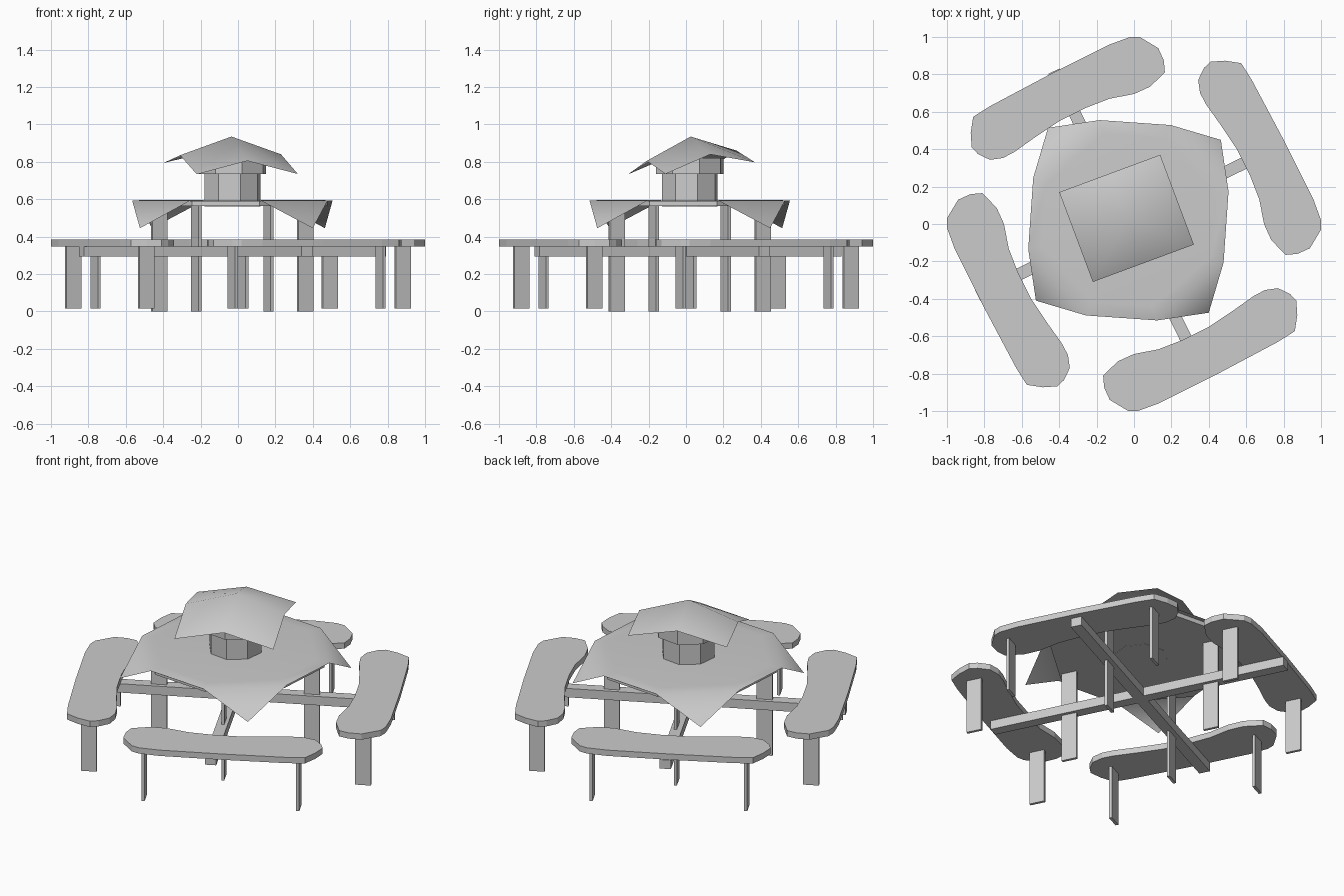
import bpy, bmesh, math
from mathutils import Vector, Matrix

if "Cube" in bpy.data.objects:
    bpy.data.objects.remove(bpy.data.objects["Cube"])

CX, CY = -0.03, 0.02           # centre of the table inside the ring of benches
BEAM = math.radians(26.3)      # direction of the cross beams


def make(name, verts, faces, smooth=False):
    mesh = bpy.data.meshes.new(name)
    bm = bmesh.new()
    vs = [bm.verts.new(v) for v in verts]
    for f in faces:
        bm.faces.new([vs[i] for i in f])
    bmesh.ops.recalc_face_normals(bm, faces=bm.faces)
    bm.to_mesh(mesh)
    bm.free()
    ob = bpy.data.objects.new(name, mesh)
    bpy.context.collection.objects.link(ob)
    if smooth:
        mesh.polygons.foreach_set("use_smooth", [True] * len(mesh.polygons))
    return ob


def prism(name, outline, z0, z1):
    n = len(outline)
    verts = [(x, y, z0) for x, y in outline] + [(x, y, z1) for x, y in outline]
    faces = [list(range(n))[::-1], list(range(n, 2 * n))]
    faces += [(i, (i + 1) % n, n + (i + 1) % n, n + i) for i in range(n)]
    return make(name, verts, faces)


def plank(name, x, y, length, width, angle, z0, z1):
    c, s = math.cos(angle), math.sin(angle)
    a, b = length / 2, width / 2
    pts = [(x + c * u - s * v, y + s * u + c * v)
           for u, v in ((-a, -b), (a, -b), (a, b), (-a, b))]
    return prism(name, pts, z0, z1)


def polar(r, deg, z=None):
    t = math.radians(deg)
    p = (CX + r * math.cos(t), CY + r * math.sin(t))
    return p if z is None else p + (z,)


def turn(p, k):
    return (Matrix.Rotation(k * math.pi / 2, 2) @ Vector(p)).to_tuple()


# Benches: curved seat on two planks, repeated four times around
SEAT = [(-.873, .487), (-.86, .573), (-.77, .63), (-.45, .80), (-.13, .96),
        (-.02, 1.0), (.03, 1.0), (.13, .94), (.16, .873), (.165, .81),
        (.086, .734), (0, .695), (-.13, .67), (-.26, .62), (-.40, .55),
        (-.52, .47), (-.64, .385), (-.70, .353), (-.77, .343),
        (-.835, .375), (-.868, .41)]
for k in range(4):
    prism(f"bench_seat_{k}", [turn(p, k) for p in SEAT][::-1], 0.348, 0.384)
    for j, p in enumerate(((-.762, .49), (.028, .88))):
        x, y = turn(p, k)
        plank(f"bench_leg_{k}_{j}", x, y, 0.09, 0.017,
              BEAM + (k + 1) * math.pi / 2, 0.015, 0.35)

# Cross beams and table legs
for k in range(2):
    plank(f"cross_beam_{k}", CX, CY - 0.01 * k, 1.80, 0.065,
          BEAM + k * math.pi / 2, 0.293, 0.348)
for k in range(4):
    x, y = polar(0.435, math.degrees(BEAM) + 90 * k)
    plank(f"table_leg_{k}", x, y, 0.09, 0.017, BEAM + k * math.pi / 2, 0, 0.575)

# Table top under the cloth
angles = [a + 90 * k for k in range(4) for a in (16, 66)]
prism("table_top", [polar(0.53, a) for a in angles], 0.563, 0.59)

# Table cloth: flat octagon with four hanging corners
verts = [polar(0.48, a, 0.597) for a in angles]
verts += [polar(0.557, a, 0.592) for a in angles]
verts += [polar(0.655, 41 + 90 * k, 0.445) for k in range(4)]
faces = [list(range(8))]
faces += [(i, 8 + i, 8 + (i + 1) % 8, (i + 1) % 8) for i in range(8)]
faces += [(8 + 2 * k, 16 + k, 9 + 2 * k) for k in range(4)]
make("table_cloth", verts, faces, True)

# Octagonal box and its wider lid
prism("box", [polar(0.155, 16 + 45 * i) for i in range(8)], 0.562, 0.735)
prism("box_lid", [polar(0.188, 16 + 45 * i) for i in range(8)], 0.735, 0.82)

# Square cloth draped over the lid
rim = [(-.40, .17, .793), (-.31, -.07, .835), (-.22, -.31, .733),
       (.05, -.21, .805), (.32, -.11, .735), (.23, .13, .84),
       (.14, .37, .797), (-.13, .27, .86)]
make("top_cloth", rim + [(-.035, .025, .935)],
     [(i, (i + 1) % 8, 8) for i in range(8)], True)
